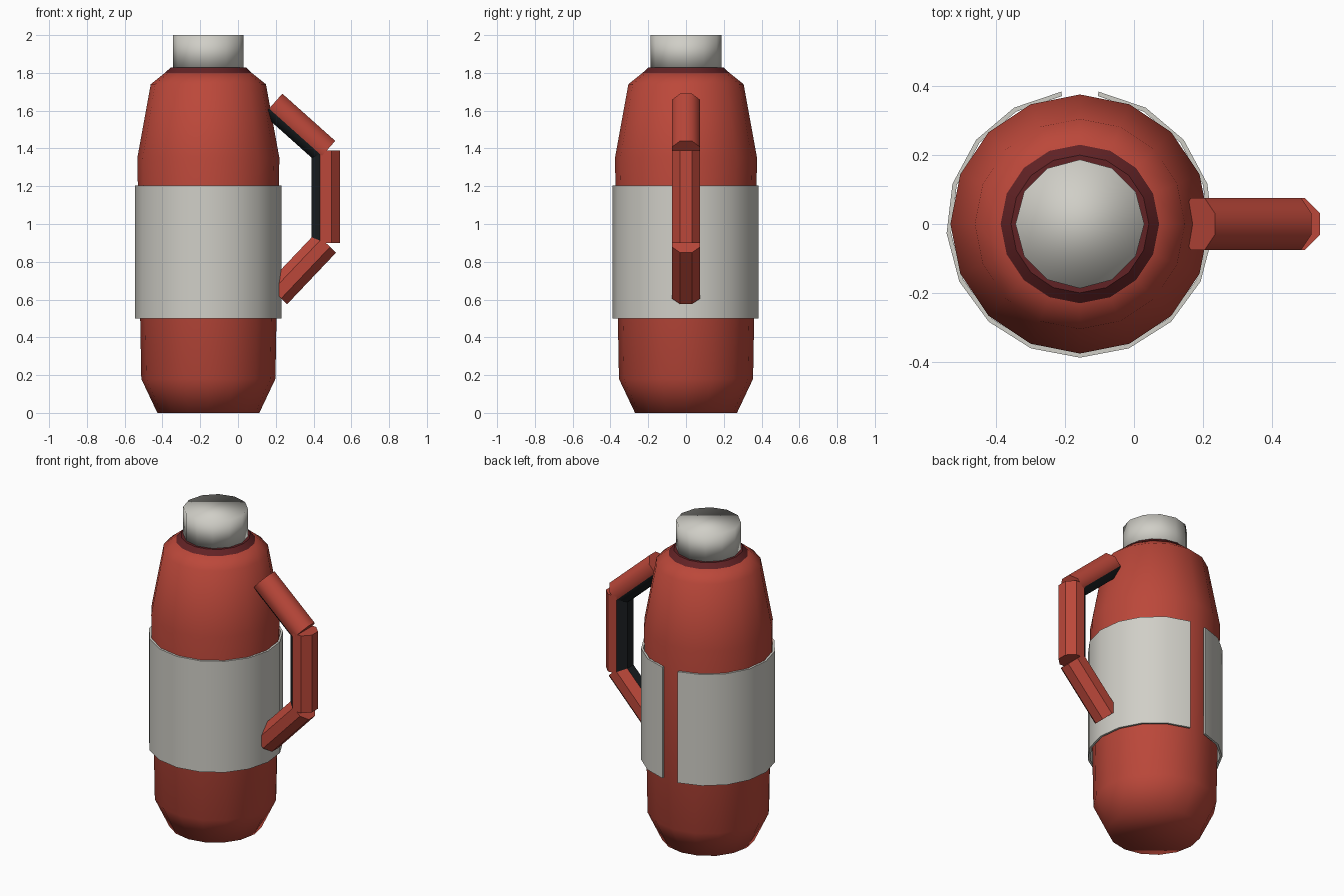
import bpy, bmesh
from math import radians, cos, sin, pi
from mathutils import Matrix, Vector

cube = bpy.data.objects.get("Cube")
if cube:
    bpy.data.objects.remove(cube)

AXIS_X = -0.157


def material(name, rgb):
    mat = bpy.data.materials.new(name)
    mat.use_nodes = True
    mat.diffuse_color = (*rgb, 1)
    mat.node_tree.nodes["Principled BSDF"].inputs["Base Color"].default_value = (*rgb, 1)
    return mat


red = material("red paint", (0.50, 0.064, 0.042))
maroon = material("dark red", (0.12, 0.016, 0.018))
grey = material("warm grey", (0.63, 0.62, 0.57))
black = material("black", (0.01, 0.013, 0.015))


def finish(name, bm, mats, smooth_angle):
    bmesh.ops.recalc_face_normals(bm, faces=bm.faces)
    mesh = bpy.data.meshes.new(name)
    bm.to_mesh(mesh)
    bm.free()
    obj = bpy.data.objects.new(name, mesh)
    bpy.context.collection.objects.link(obj)
    for mat in mats:
        mesh.materials.append(mat)
    if smooth_angle:
        bpy.ops.object.select_all(action='DESELECT')
        obj.select_set(True)
        bpy.context.view_layer.objects.active = obj
        bpy.ops.object.shade_smooth_by_angle(angle=radians(smooth_angle))
    return obj


def lathe(name, profile, sides, mat, smooth_angle, gap=0, ring=False):
    """Turn (radius, z) points about the flask axis; a gap leaves an opening at the back."""
    bm = bmesh.new()
    sweep = 2 * pi - 2 * radians(gap)
    start = pi / 2 + radians(gap)
    columns = []
    for i in range(sides + 1 if gap else sides):
        a = start + sweep * i / sides
        columns.append([bm.verts.new((AXIS_X + r * cos(a), r * sin(a), z)) for r, z in profile])
    n = len(profile)
    for i in range(sides):
        a, b = columns[i], columns[(i + 1) % len(columns)]
        for j in range(n if ring else n - 1):
            k = (j + 1) % n
            bm.faces.new((a[j], b[j], b[k], a[k]))
    if gap:
        bm.faces.new(columns[0])
        bm.faces.new(columns[-1])
    elif not ring:
        bm.faces.new([c[0] for c in columns])
        bm.faces.new([c[-1] for c in columns])
    return finish(name, bm, [mat], smooth_angle)


def bar(name, top, bottom, dark_limit, smooth_angle):
    """Octagonal handle bar whose inward faces are black."""
    top, bottom = Vector((top[0], 0, top[1])), Vector((bottom[0], 0, bottom[1]))
    along = (bottom - top).normalized()
    side = Vector((0, 1, 0))
    inward = side.cross(along)
    bm = bmesh.new()
    bmesh.ops.create_cone(bm, cap_ends=True, segments=8, radius1=0.081, radius2=0.081,
                          depth=(bottom - top).length,
                          matrix=Matrix.Rotation(pi / 8, 4, 'Z'))
    bm.normal_update()
    for f in bm.faces:
        f.material_index = int(f.normal.x > dark_limit)
    turn = Matrix((inward, side, along)).transposed().to_4x4()
    bm.transform(Matrix.Translation((top + bottom) / 2) @ turn)
    return finish(name, bm, [red, black], smooth_angle)


# Flask body, shoulder ring and stopper
lathe("flask_body", [(0.27, 0), (0.355, 0.18), (0.376, 1.35), (0.305, 1.74), (0.23, 1.80)],
      16, red, 180)
lathe("neck_ring", [(0.23, 1.80), (0.2, 1.828)], 16, maroon, 30)
lathe("cap", [(0.187, 1.82), (0.187, 2.0)], 12, grey, 180)

# Wrap-around sleeve, open at the back
lathe("sleeve", [(0.375, 0.5), (0.388, 0.5), (0.388, 1.205), (0.375, 1.205)],
      16, grey, 30, gap=8, ring=True)

# Three-piece handle
bar("handle_upper", (0.185, 1.634), (0.465, 1.384), 0.6, 60)
bar("handle_grip", (0.465, 1.39), (0.465, 0.9), 0.6, 0)
bar("handle_lower", (0.465, 0.9), (0.206, 0.627), 0.9, 0)
